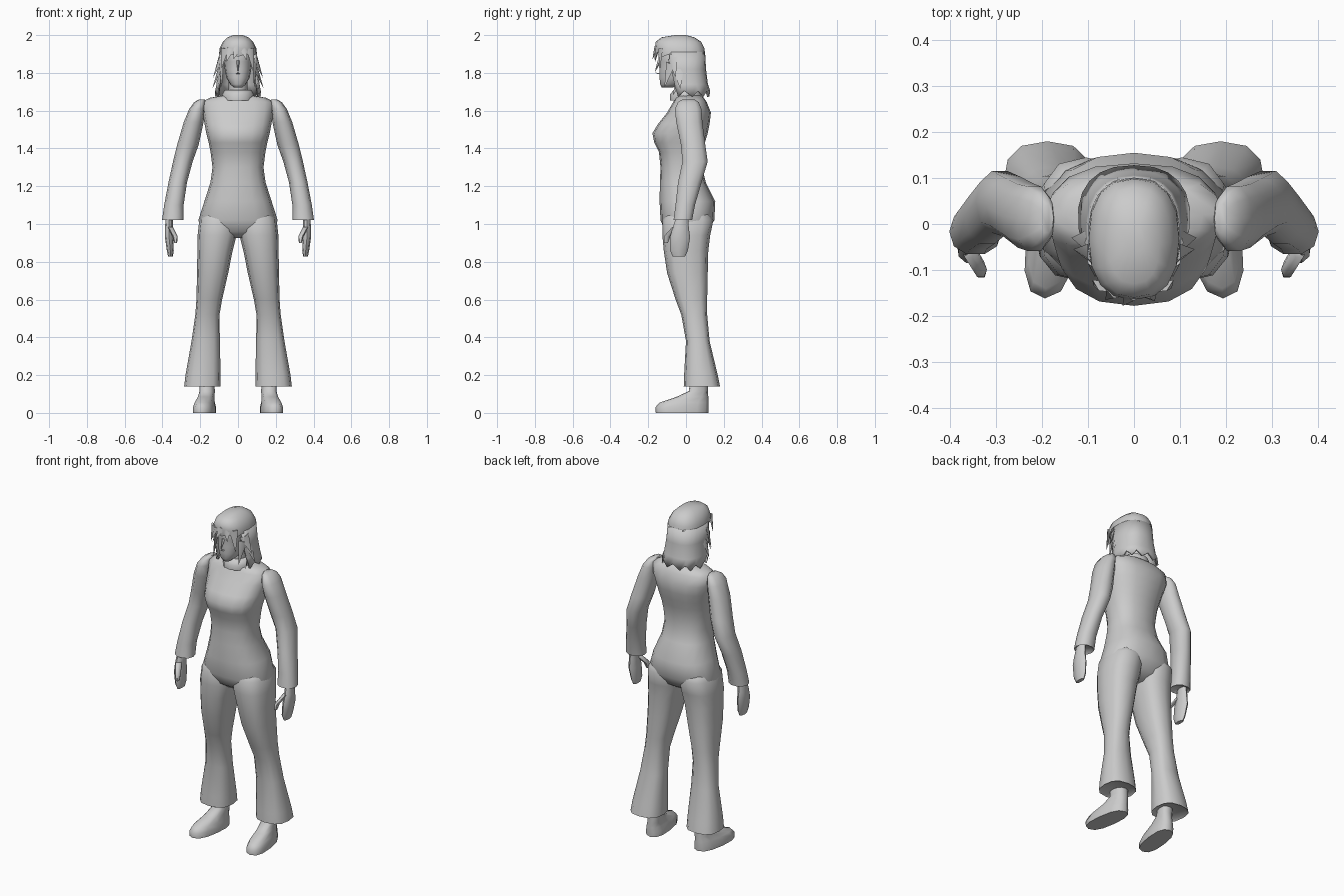
import bpy, bmesh, math
from mathutils import Vector

grey = bpy.data.materials.new("plain grey")
grey.diffuse_color = (0.6, 0.6, 0.6, 1)


def finish(name, bm, mirror=False, thick=0):
    bmesh.ops.recalc_face_normals(bm, faces=bm.faces)
    me = bpy.data.meshes.new(name)
    bm.to_mesh(me)
    bm.free()
    me.materials.append(grey)
    ob = bpy.data.objects.new(name, me)
    bpy.context.collection.objects.link(ob)
    bpy.ops.object.select_all(action='DESELECT')
    ob.select_set(True)
    bpy.context.view_layer.objects.active = ob
    bpy.ops.object.shade_smooth_by_angle(angle=math.radians(60))
    if thick:
        ob.modifiers.new("thickness", 'SOLIDIFY').thickness = thick
    if mirror:
        ob.modifiers.new("mirror", 'MIRROR')
    return ob


def loft(name, rings, n=12, power=2.3, mirror=False, arc=None, jag=0, thick=0, shear=0):
    """Stack of rounded sections (z, x0, x1, y0, y1); an arc leaves the front open."""
    bm = bmesh.new()
    a0, a1 = arc or (0, 2 * math.pi)
    count = n + 1 if arc else n
    rows = []
    for k, (z, x0, x1, y0, y1) in enumerate(rings):
        row = []
        for i in range(count):
            a = a0 + (a1 - a0) * i / n
            c, s = math.cos(a), math.sin(a)
            x = (x0 + x1) / 2 + (x1 - x0) / 2 * math.copysign(abs(c) ** (2 / power), c)
            y = (y0 + y1) / 2 + (y1 - y0) / 2 * math.copysign(abs(s) ** (2 / power), s)
            dz = jag * (i % 2) if k == 0 else 0
            row.append(bm.verts.new((x - shear * y, y, z + dz)))
        rows.append(row)
    for r, q in zip(rows, rows[1:]):
        for i in range(n):
            j = (i + 1) % count
            bm.faces.new((r[i], r[j], q[j], q[i]))
    if not arc:
        bm.faces.new(rows[0])
        bm.faces.new(rows[-1])
    return finish(name, bm, mirror, thick)


def strands(name, items):
    """Tapered flat locks: (root, tip, half width)."""
    bm = bmesh.new()
    for a, b, w in items:
        a, b = Vector(a), Vector(b)
        d = (b - a).normalized()
        out = Vector((a.x, a.y + 0.03, 0)).normalized()
        side = d.cross(out).normalized() * w
        out = out * 0.012
        base = [bm.verts.new(a + v) for v in (side, out, -side, -out)]
        tip = bm.verts.new(b)
        bm.faces.new(base)
        for i in range(4):
            bm.faces.new((base[i], base[(i + 1) % 4], tip))
    return finish(name, bm)


# Clothed torso from hips to shoulders
loft("torso", [
    (0.925, -0.10, 0.10, -0.06, 0.06),
    (0.96, -0.19, 0.19, -0.11, 0.115),
    (1.02, -0.21, 0.21, -0.135, 0.15),
    (1.12, -0.178, 0.178, -0.14, 0.155),
    (1.22, -0.146, 0.146, -0.138, 0.105),
    (1.30, -0.135, 0.135, -0.135, 0.085),
    (1.38, -0.145, 0.145, -0.143, 0.09),
    (1.43, -0.155, 0.155, -0.168, 0.10),
    (1.48, -0.168, 0.168, -0.178, 0.115),
    (1.53, -0.177, 0.177, -0.148, 0.125),
    (1.59, -0.188, 0.188, -0.10, 0.132),
    (1.645, -0.192, 0.192, -0.068, 0.11),
    (1.668, -0.15, 0.15, -0.055, 0.095),
    (1.68, -0.08, 0.08, -0.05, 0.08)], n=16, power=2.4)

# Rolled collar and neck
loft("collar", [
    (1.655, -0.082, 0.082, -0.085, 0.085),
    (1.685, -0.085, 0.085, -0.085, 0.09),
    (1.71, -0.07, 0.07, -0.065, 0.08)], n=12, power=2)
loft("neck", [
    (1.66, -0.05, 0.05, -0.05, 0.06),
    (1.78, -0.05, 0.05, -0.05, 0.06)], n=10, power=2)

# Flared trouser legs
loft("trouser_leg", [
    (0.15, 0.105, 0.27, 0.0, 0.165),
    (0.14, 0.092, 0.285, -0.012, 0.18),
    (0.20, 0.092, 0.278, -0.01, 0.168),
    (0.38, 0.096, 0.246, 0.0, 0.125),
    (0.52, 0.098, 0.226, -0.025, 0.112),
    (0.60, 0.084, 0.220, -0.055, 0.112),
    (0.74, 0.052, 0.217, -0.10, 0.115),
    (0.86, 0.028, 0.215, -0.118, 0.118),
    (0.94, 0.008, 0.214, -0.125, 0.128),
    (1.02, 0.004, 0.205, -0.125, 0.145),
    (1.08, 0.02, 0.17, -0.09, 0.11)], n=12, power=2.6, mirror=True)

# Feet, toes turned slightly outwards
loft("foot", [
    (0.0, 0.117, 0.232, -0.16, 0.118),
    (0.03, 0.117, 0.232, -0.162, 0.12),
    (0.055, 0.125, 0.225, -0.14, 0.12),
    (0.085, 0.13, 0.215, -0.05, 0.118),
    (0.115, 0.13, 0.212, 0.015, 0.116),
    (0.22, 0.14, 0.215, 0.03, 0.116)], n=12, power=2.5, mirror=True, shear=0.12)

# Sleeves, bent back at the elbow
loft("sleeve", [
    (1.035, 0.305, 0.39, -0.055, 0.02),
    (1.022, 0.288, 0.402, -0.068, 0.035),
    (1.10, 0.288, 0.391, -0.058, 0.05),
    (1.22, 0.270, 0.368, -0.045, 0.085),
    (1.33, 0.240, 0.344, -0.022, 0.118),
    (1.42, 0.208, 0.322, -0.03, 0.105),
    (1.54, 0.182, 0.287, -0.055, 0.09),
    (1.61, 0.175, 0.258, -0.062, 0.085),
    (1.645, 0.172, 0.232, -0.045, 0.07),
    (1.66, 0.175, 0.205, -0.02, 0.045)], n=10, power=2.2, mirror=True)

# Hands with a thumb
loft("hand", [
    (0.828, 0.345, 0.37, -0.07, -0.005),
    (0.86, 0.34, 0.377, -0.085, 0.01),
    (0.93, 0.343, 0.387, -0.085, 0.022),
    (0.98, 0.345, 0.387, -0.07, 0.015),
    (1.06, 0.345, 0.38, -0.045, 0.01)], n=8, mirror=True)
loft("thumb", [
    (0.90, 0.322, 0.337, -0.118, -0.095),
    (0.935, 0.32, 0.347, -0.118, -0.08),
    (0.985, 0.345, 0.375, -0.075, -0.035)], n=6, mirror=True)

# Head, with a narrow chin
loft("head", [
    (1.722, -0.022, 0.022, -0.128, -0.07),
    (1.74, -0.042, 0.042, -0.138, -0.02),
    (1.775, -0.062, 0.062, -0.142, 0.03),
    (1.82, -0.07, 0.07, -0.143, 0.06),
    (1.86, -0.074, 0.074, -0.142, 0.07),
    (1.90, -0.08, 0.08, -0.15, 0.08),
    (1.95, -0.06, 0.06, -0.12, 0.05)], n=14, power=2.3)
strands("nose", [((0, -0.138, 1.865), (0, -0.166, 1.803), 0.01),
                 ((0, -0.135, 1.793), (0, -0.166, 1.803), 0.013)])

# Hair: crown cap, hanging back and sides, loose locks
loft("hair_crown", [
    (1.885, -0.10, 0.10, -0.158, 0.102),
    (1.93, -0.098, 0.098, -0.165, 0.098),
    (1.965, -0.08, 0.08, -0.16, 0.08),
    (1.988, -0.055, 0.055, -0.13, 0.045),
    (2.0, -0.025, 0.025, -0.06, 0.0)], n=16, power=2.4, jag=0.015)
loft("hair_back", [
    (1.675, -0.122, 0.122, -0.10, 0.128),
    (1.74, -0.115, 0.115, -0.12, 0.116),
    (1.82, -0.105, 0.105, -0.14, 0.106),
    (1.91, -0.10, 0.10, -0.155, 0.101)],
    n=14, power=2.4, arc=(-0.45, math.pi + 0.45), jag=0.03, thick=0.012)
strands("fringe", [
    ((-0.07, -0.135, 1.93), (-0.088, -0.135, 1.82), 0.025),
    ((-0.04, -0.15, 1.93), (-0.062, -0.165, 1.855), 0.022),
    ((0.0, -0.155, 1.94), (-0.025, -0.178, 1.87), 0.024),
    ((0.03, -0.15, 1.93), (0.045, -0.168, 1.865), 0.022),
    ((0.065, -0.135, 1.93), (0.082, -0.14, 1.80), 0.025)])
side_locks = []
for s in (-1, 1):
    side_locks += [
        ((s * 0.09, -0.07, 1.88), (s * 0.132, -0.055, 1.775), 0.03),
        ((s * 0.09, -0.08, 1.85), (s * 0.085, -0.115, 1.72), 0.028),
        ((s * 0.095, -0.04, 1.82), (s * 0.136, -0.03, 1.715), 0.03),
        ((s * 0.095, -0.02, 1.80), (s * 0.10, -0.07, 1.68), 0.03)]
strands("side_locks", side_locks)
